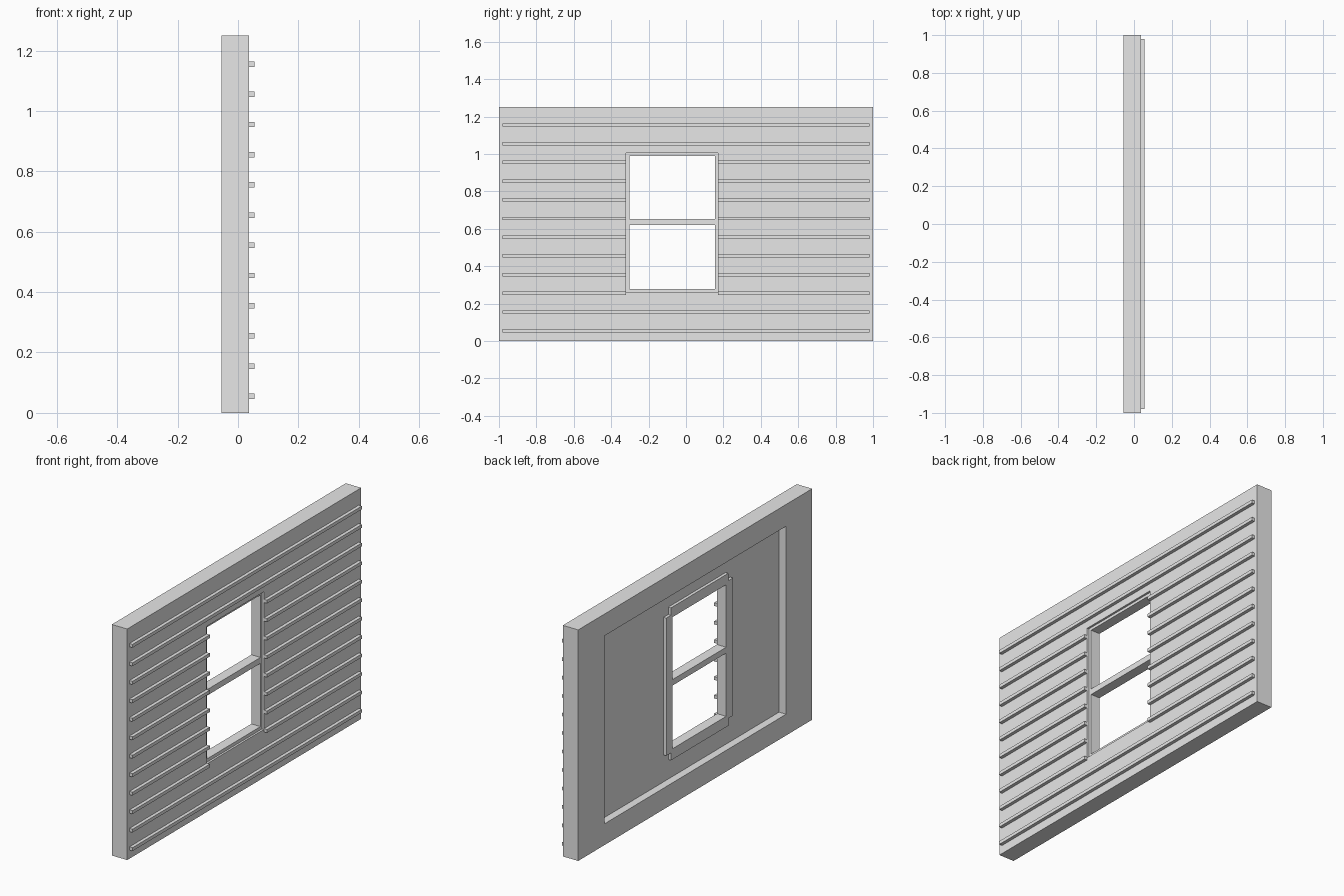
import bpy
from mathutils import Vector

default = bpy.data.objects.get("Cube")
if default:
    bpy.data.objects.remove(default, do_unlink=True)

grey = bpy.data.materials.new("light grey")
grey.use_nodes = True
grey.diffuse_color = (0.8, 0.8, 0.8, 1)
grey.node_tree.nodes["Principled BSDF"].inputs["Base Color"].default_value = (0.8, 0.8, 0.8, 1)


def box(name, x, y, z):
    """Box spanning the given (low, high) ranges."""
    bpy.ops.mesh.primitive_cube_add(size=1)
    ob = bpy.context.object
    ob.name = name
    low, high = (Vector(c) for c in zip(x, y, z))
    for v in ob.data.vertices:
        v.co = (low + high) / 2 + v.co * (high - low)
    ob.data.materials.append(grey)
    return ob


def combine(target, tool, operation):
    """Apply a boolean and discard the tool."""
    mod = target.modifiers.new("combine", 'BOOLEAN')
    mod.operation = operation
    mod.solver = 'EXACT'
    mod.object = tool
    bpy.context.view_layer.objects.active = target
    bpy.ops.object.modifier_apply(modifier=mod.name)
    bpy.data.objects.remove(tool, do_unlink=True)


# Depths from the inner side (-x) to the outer side (+x)
INNER, RECESS, OUTER, SLAT = -0.055, -0.013, 0.037, 0.055
TRIM, SASH = -0.029, 0.026
HOLE_Y, HOLE_Z = (-0.32, 0.17), (0.26, 1.005)
LIP = 0.04

# Wall with a shallow inner recess and a window hole
wall = box("wall", (INNER, OUTER), (-1, 1), (0, 1.25))
combine(wall, box("recess_cutter", (-0.2, RECESS), (-0.777, 0.777), (0.115, 1.132)), 'DIFFERENCE')
combine(wall, box("hole_cutter", (-0.2, 0.2), HOLE_Y, HOLE_Z), 'DIFFERENCE')

# Window frame: body filling the hole, plus inner trim with notched corners
frame = box("window_frame", (TRIM, SASH), HOLE_Y, HOLE_Z)
wide = (HOLE_Y[0] - LIP, HOLE_Y[1] + LIP)
tall = (HOLE_Z[0] - LIP, HOLE_Z[1] + LIP)
combine(frame, box("side_trim", (TRIM, RECESS), wide, HOLE_Z), 'UNION')
combine(frame, box("end_trim", (TRIM, RECESS), HOLE_Y, tall), 'UNION')
for pane in ((0.278, 0.62), (0.652, 0.99)):
    combine(frame, box("pane_cutter", (-0.2, 0.2), (-0.302, 0.155), pane), 'DIFFERENCE')

# Siding slats, interrupted by the window
for i in range(12):
    z = 0.055 + 0.1 * i
    span = (z - 0.009, z + 0.009)
    if HOLE_Z[0] - 0.01 < z < HOLE_Z[1]:
        runs = ((-0.98, HOLE_Y[0]), (HOLE_Y[1], 0.98))
    else:
        runs = ((-0.98, 0.98),)
    for run in runs:
        box("siding_slat", (OUTER, SLAT), run, span)
